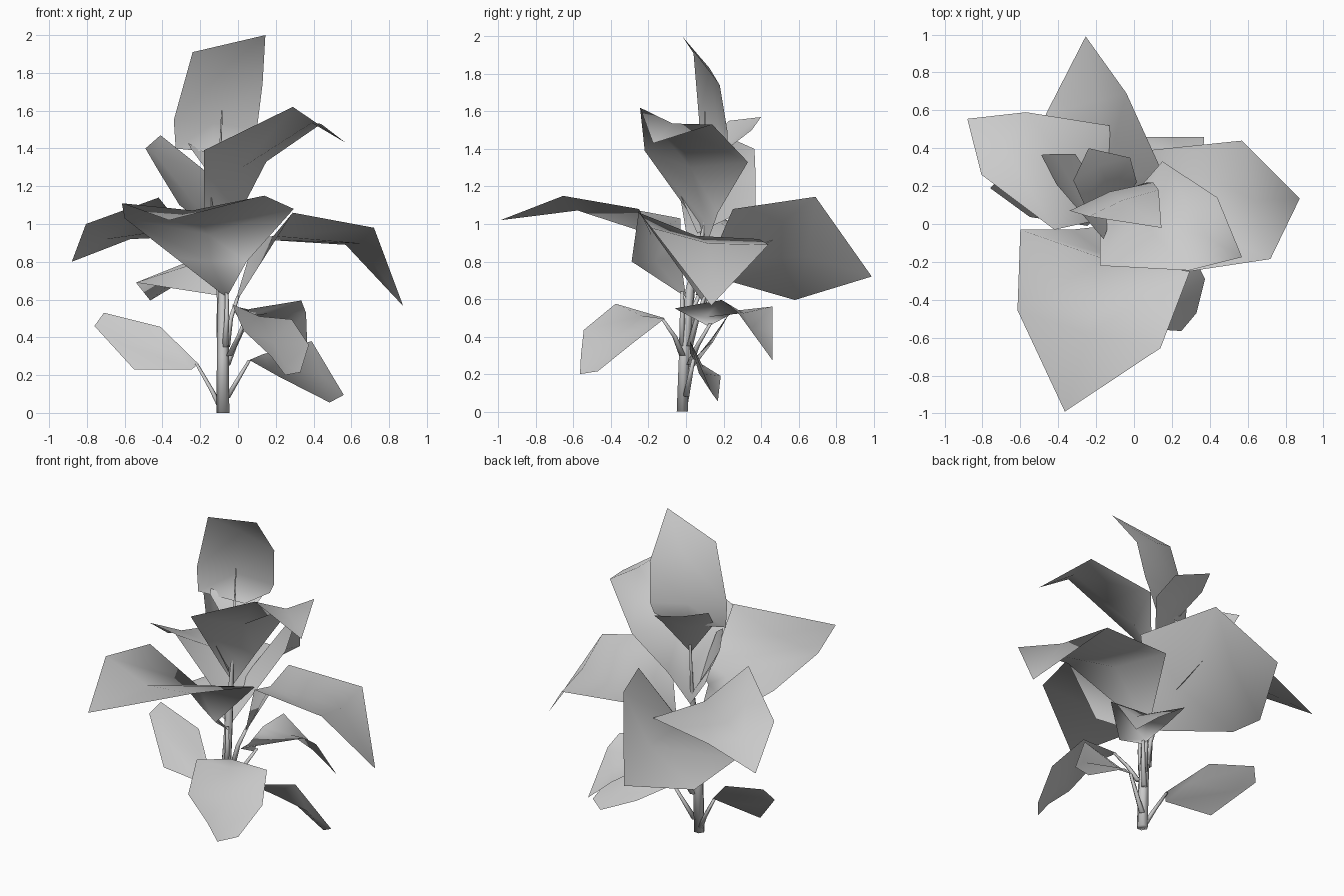
import bpy
import math
from mathutils import Vector


def make(name, verts, faces):
    me = bpy.data.meshes.new(name)
    me.from_pydata([tuple(v) for v in verts], [], faces)
    me.update()
    ob = bpy.data.objects.new(name, me)
    bpy.context.collection.objects.link(ob)
    for p in me.polygons:
        p.use_smooth = True
    return ob


def tube(name, points, radii, sides=6):
    """Tapered stalk made of horizontal rings."""
    verts, faces = [], []
    for (x, y, z), r in zip(points, radii):
        for k in range(sides):
            a = 2 * math.pi * k / sides
            verts.append((x + r * math.cos(a), y + r * math.sin(a), z))
    for i in range(len(points) - 1):
        for k in range(sides):
            a, b = i * sides + k, i * sides + (k + 1) % sides
            faces.append((a, b, b + sides, a + sides))
    faces.append(tuple(reversed(range(sides))))
    faces.append(tuple(range(len(verts) - sides, len(verts))))
    return make(name, verts, faces)


def leaf(name, base, left, right, tip, folds=(.1, .1, .1)):
    """Creased blade: edge pairs around a sunken midrib, from base to tip."""
    base, tip = Vector(base), Vector(tip)
    verts, faces = [base], []
    for l, r, fold in zip(left, right, folds):
        l, r = Vector(l), Vector(r)
        up = (tip - base).cross(l - r).normalized()
        mid = (l + r) / 2 - up * (l - r).length * fold
        verts += [l, mid, r]
    verts.append(tip)
    n, end = len(left), len(verts) - 1
    faces += [(0, 2, 1), (0, 3, 2)]
    for i in range(n - 1):
        a = 1 + 3 * i
        faces += [(a, a + 1, a + 4, a + 3), (a + 1, a + 2, a + 5, a + 4)]
    a = 1 + 3 * (n - 1)
    faces += [(a, a + 1, end), (a + 1, a + 2, end)]
    return make(name, verts, faces)


# Main stem
tube("stem", [(-.08, -.02, 0), (-.08, -.01, .3), (-.08, .02, .65), (-.11, .1, 1.0), (-.085, .1, 1.6)],
     [.034, .032, .026, .01, .004])

# Crown leaves
leaf("top_leaf", (-.05, .14, 1.37),
     [(-.33, .07, 1.4), (-.34, .07, 1.55), (-.24, .04, 1.91)],
     [(.07, .22, 1.44), (.10, .22, 1.5), (.13, .18, 1.74)], (.145, -.02, 2.0), (.03, .06, .04))
leaf("crown_back_leaf", (-.09, .08, 1.18),
     [(-.25, .075, 1.4), (-.32, .23, 1.55)],
     [(.015, .22, 1.4), (-.02, .35, 1.5)], (-.24, .40, 1.57))
leaf("crown_left_leaf", (-.11, .06, .95),
     [(-.16, -.08, 1.27), (-.41, .21, 1.47)],
     [(-.31, .37, 1.1), (-.42, .37, 1.28)], (-.49, .365, 1.4))
leaf("crown_right_leaf", (-.1, .1, .86),
     [(.01, .17, 1.06), (.15, .33, 1.33), (.44, .14, 1.53)],
     [(-.18, .06, 1.0), (-.18, -.22, 1.39), (.29, -.245, 1.62)], (.57, -.175, 1.43), (.1, .12, .12))

# Large middle leaves
leaf("front_leaf", (-.06, .0, .61),
     [(.045, -.29, .8), (.295, -.25, 1.08), (.14, -.655, 1.15)],
     [(-.33, -.03, .82), (-.6, -.03, 1.03), (-.615, -.455, 1.11)], (-.365, -.99, 1.02), (.02, .13, .08))
leaf("right_leaf", (-.02, .1, .57),
     [(.085, .39, .92), (.57, .44, .89)],
     [(.29, -.25, 1.06), (.72, -.185, .98)], (.875, .135, .565), (.08, .06))
leaf("left_leaf", (-.1, .04, .72),
     [(-.42, -.03, 1.14), (-.805, .26, 1.0)],
     [(-.13, .52, .94), (-.57, .59, .92)], (-.88, .555, .8))
leaf("back_leaf", (-.09, .05, .62),
     [(-.54, .25, .69), (-.465, .58, .595)],
     [(.16, .25, 1.08), (-.04, .69, 1.145)], (-.255, .99, .72))

# Small lower leaves
leaf("lower_left_leaf", (-.21, .03, .26),
     [(-.245, -.01, .23), (-.55, .037, .23)],
     [(-.41, .19, .455), (-.71, .235, .53)], (-.76, .19, .46), (.03, .03))
leaf("lower_right_leaf", (.06, .04, .28),
     [(.22, .185, .19), (.485, .17, .055)],
     [(.13, .02, .31), (.39, .02, .38)], (.56, .14, .095), (.08, .08))
leaf("lower_front_leaf", (.03, -.12, .5),
     [(.285, -.115, .495), (.375, -.29, .36), (.33, -.47, .215)],
     [(-.03, -.375, .575), (.03, -.545, .435), (.175, -.56, .3)], (.25, -.565, .2), (.07, .07, .05))
leaf("lower_back_leaf", (.03, .12, .455),
     [(-.02, .28, .54), (0, .46, .56), (.2, .46, .42)],
     [(.06, -.06, .55), (.335, .19, .595), (.36, .275, .53)], (.37, .46, .275), (.13, .13, .13))

# Leaf stalks
STALKS = {
    "lower_left": [(-.09, -.01, .02), (-.14, .01, .12), (-.22, .03, .26)],
    "lower_right": [(-.06, 0, .08), (0, .02, .18), (.06, .04, .28)],
    "lower_front": [(-.05, -.02, .3), (0, -.06, .4), (.04, -.13, .5)],
    "lower_back": [(-.06, .02, .25), (-.02, .06, .35), (.04, .13, .47)],
    "front": [(-.07, -.02, .35), (-.06, -.02, .5), (-.06, -.02, .64)],
    "right": [(-.06, .02, .35), (-.04, .06, .5), (0, .1, .62)],
    "left": [(-.1, .01, .4), (-.1, .03, .6), (-.12, .05, .76)],
    "back": [(-.08, .02, .4), (-.09, .04, .55), (-.1, .08, .65)],
}
for part, pts in STALKS.items():
    tube(part + "_stalk", pts, [.018, .014, .01], 5)
